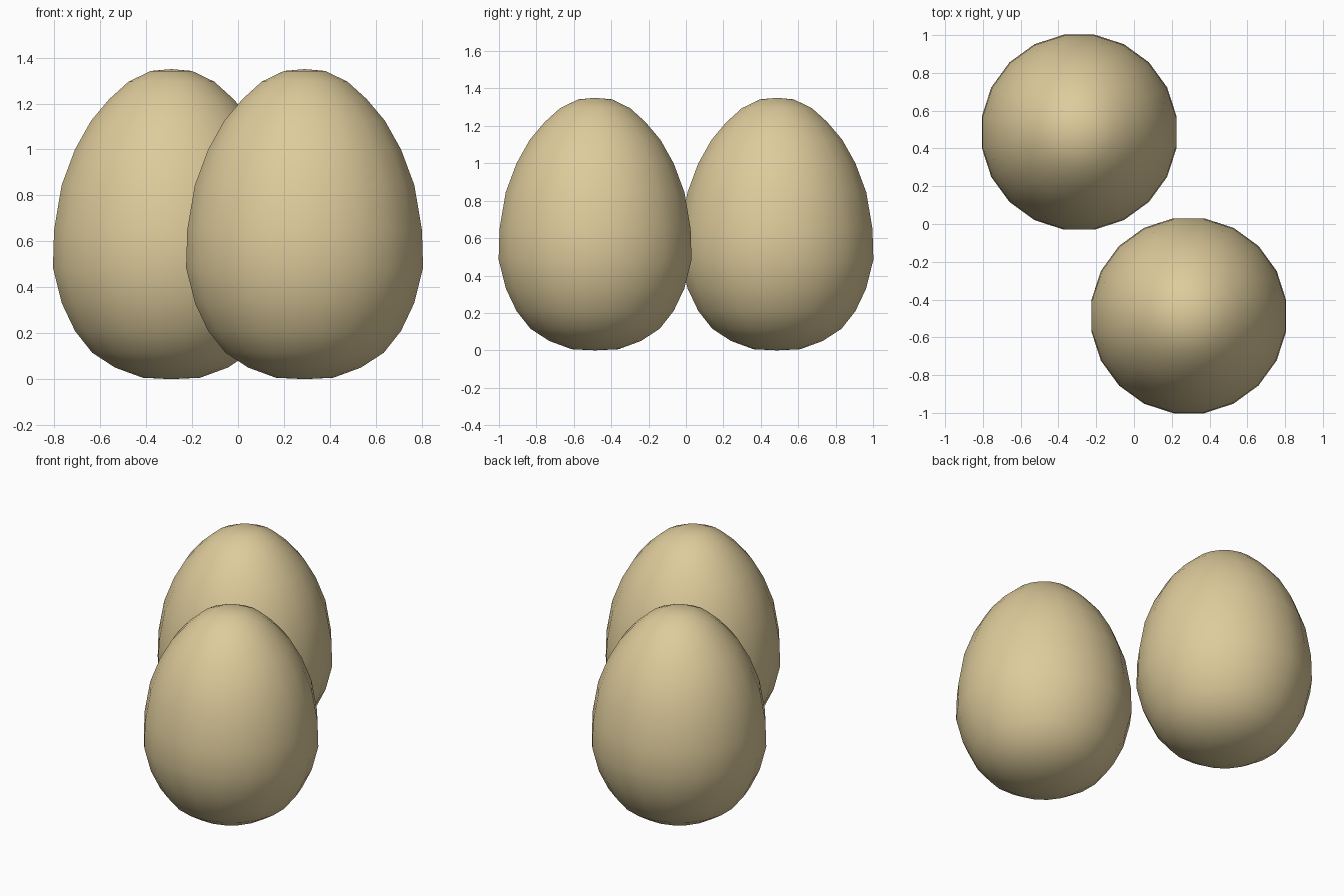
import bpy, bmesh, math

if "Cube" in bpy.data.objects:
    bpy.data.objects.remove(bpy.data.objects["Cube"])

SIDES = 20
# Egg profile: (silhouette radius, height), blunt end down
PROFILE = [(0.125, 0.006), (0.245, 0.05), (0.345, 0.115), (0.42, 0.21),
           (0.477, 0.33), (0.516, 0.485), (0.511, 0.65), (0.478, 0.845),
           (0.42, 1.0), (0.35, 1.125), (0.27, 1.22), (0.187, 1.295),
           (0.09, 1.342)]


def egg(name, x, y, mat):
    bm = bmesh.new()
    rings = []
    for r, z in PROFILE:
        r /= math.cos(math.pi / SIDES)
        rings.append([bm.verts.new((r * math.cos((i + 0.5) * math.tau / SIDES),
                                    r * math.sin((i + 0.5) * math.tau / SIDES), z))
                      for i in range(SIDES)])
    bottom = bm.verts.new((0, 0, 0))
    top = bm.verts.new((0, 0, 1.35))
    for i in range(SIDES):
        j = (i + 1) % SIDES
        for a, b in zip(rings, rings[1:]):
            bm.faces.new((a[i], a[j], b[j], b[i]))
        bm.faces.new((bottom, rings[0][j], rings[0][i]))
        bm.faces.new((top, rings[-1][i], rings[-1][j]))
    for f in bm.faces:
        f.smooth = True
    mesh = bpy.data.meshes.new(name)
    bm.to_mesh(mesh)
    bm.free()
    mesh.materials.append(mat)
    ob = bpy.data.objects.new(name, mesh)
    ob.location = (x, y, 0)
    bpy.context.collection.objects.link(ob)


# Tan shell colour
shell = bpy.data.materials.new("shell")
shell.diffuse_color = (0.73, 0.60, 0.33, 1)
shell.use_nodes = True
shell.node_tree.nodes["Principled BSDF"].inputs["Base Color"].default_value = shell.diffuse_color

# Two eggs placed diagonally
for name, s in (("front_egg", 1), ("back_egg", -1)):
    egg(name, 0.29 * s, -0.486 * s, shell)
